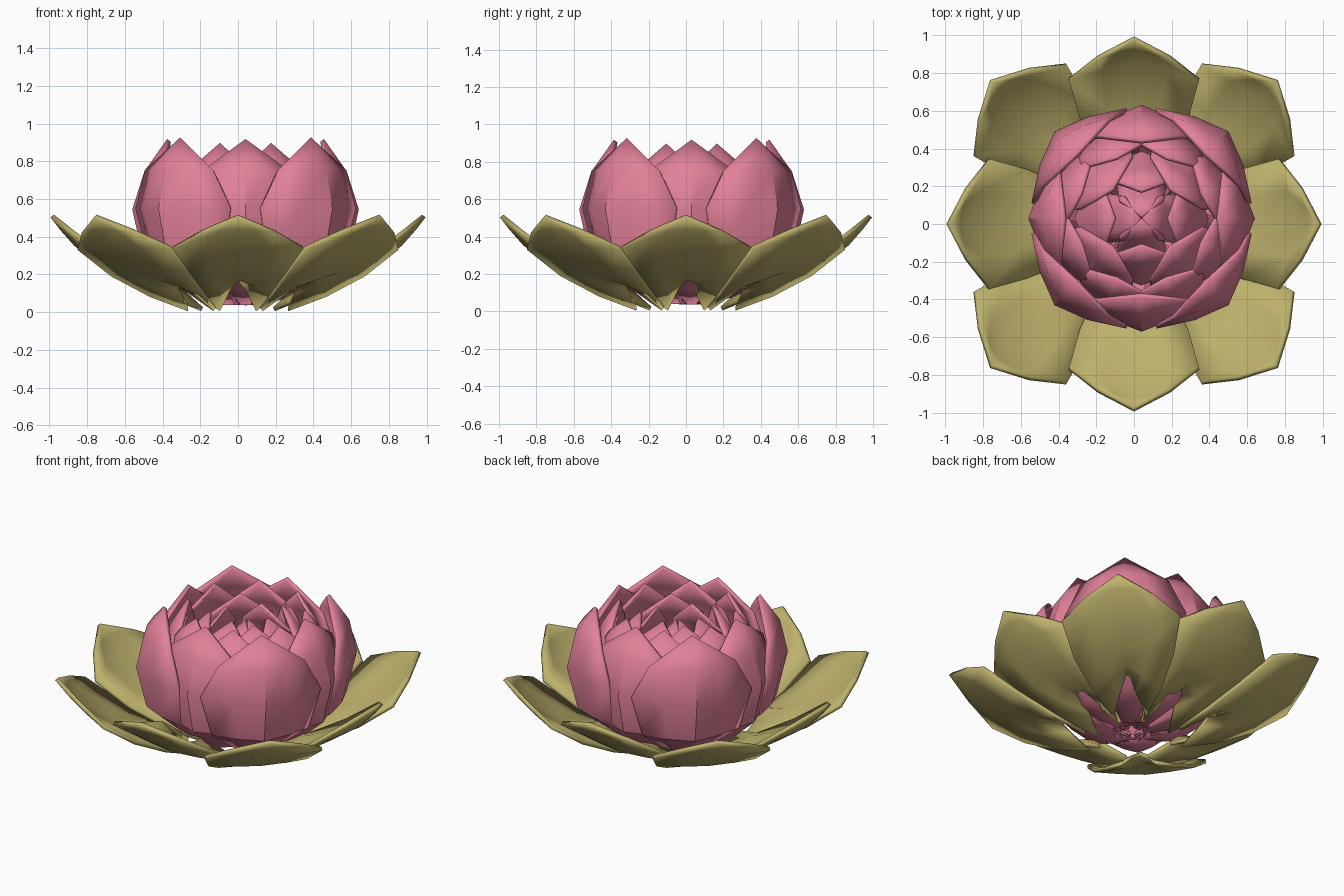
import bpy, bmesh, math

if "Cube" in bpy.data.objects:
    bpy.data.objects.remove(bpy.data.objects["Cube"])

def material(name, rgb):
    m = bpy.data.materials.new(name)
    m.diffuse_color = (*rgb, 1)
    m.use_nodes = True
    m.node_tree.nodes["Principled BSDF"].inputs["Base Color"].default_value = m.diffuse_color
    return m

PINK = material("petal pink", (0.76, 0.22, 0.32))
GREEN = material("leaf olive", (0.51, 0.44, 0.15))
COLS = [-1, -0.5, 0, 0.5, 1]

# rows: centre r, centre z, edge r, edge z, half width
LEAF = [(.37, .18, .19, .015, .10), (.50, .18, .37, .09, .20), (.66, .22, .57, .20, .29),
        (.86, .36, .765, .34, .345), (.935, .445, .885, .43, .19), (.985, .51, .985, .51, 0)]
PETAL = [(.10, .05, .10, .05, .06), (.38, .13, .29, .15, .15), (.58, .30, .44, .30, .28),
         (.64, .55, .46, .55, .35), (.595, .75, .49, .75, .25), (.48, .92, .48, .92, 0)]

def ring(name, rows, count, start, mat, thick, centre=(0, 0), push=0, s=1, zs=1,
         lean=0, wide=1, bend=1.4):
    """A ring of cupped petals; s scales radius and width, lean pulls the tips inward."""
    bm = bmesh.new()
    for k in range(count):
        a = math.radians(start + 360 * k / count)
        grid = []
        for i, (rc, zc, re, ze, w) in enumerate(rows):
            pull = 1 - lean * max(0, i - 3) / 2
            line = []
            for u in COLS:
                b = abs(u) ** bend
                r = (rc + (re - rc) * b) * s * pull + push
                t = w * u * s * (wide if i == 4 else 1)
                z = (zc + (ze - zc) * b) * zs
                line.append(bm.verts.new((centre[0] + r * math.cos(a) - t * math.sin(a),
                                          centre[1] + r * math.sin(a) + t * math.cos(a), z)))
            grid.append(line)
        for lo, hi in zip(grid, grid[1:]):
            for j in range(len(COLS) - 1):
                bm.faces.new((lo[j], lo[j + 1], hi[j + 1], hi[j]))
    bmesh.ops.remove_doubles(bm, verts=bm.verts, dist=1e-4)
    me = bpy.data.meshes.new(name)
    bm.to_mesh(me)
    bm.free()
    me.materials.append(mat)
    ob = bpy.data.objects.new(name, me)
    bpy.context.collection.objects.link(ob)
    sol = ob.modifiers.new("thickness", "SOLIDIFY")
    sol.thickness, sol.offset = thick, 0
    bpy.ops.object.select_all(action='DESELECT')
    ob.select_set(True)
    bpy.context.view_layer.objects.active = ob
    bpy.ops.object.shade_smooth_by_angle(angle=math.radians(30))
    return ob

# spreading outer leaves
ring("axis_leaves", LEAF, 4, 0, GREEN, .024)
ring("diagonal_leaves", LEAF, 4, 45, GREEN, .024, push=.085)

# pink bud, slightly off centre
C = (.04, .03)
ring("outer_diagonal_petals", PETAL, 4, 45, PINK, .024, C)
ring("outer_axis_petals", PETAL, 4, 0, PINK, .024, C, s=.92, zs=.99, lean=.08)
ring("second_petals", PETAL, 8, 22.5, PINK, .02, C, s=.78, zs=.97, lean=.08)
ring("third_diagonal_petals", PETAL, 4, 45, PINK, .02, C, s=.64, zs=.94, lean=.3, wide=1.25)
ring("third_axis_petals", PETAL, 4, 0, PINK, .02, C, s=.54, zs=.92, lean=.45, wide=1.3)
ring("heart_petals", PETAL, 4, 0, PINK, .018, C, s=.36, zs=.87, lean=.96, wide=1.3)
